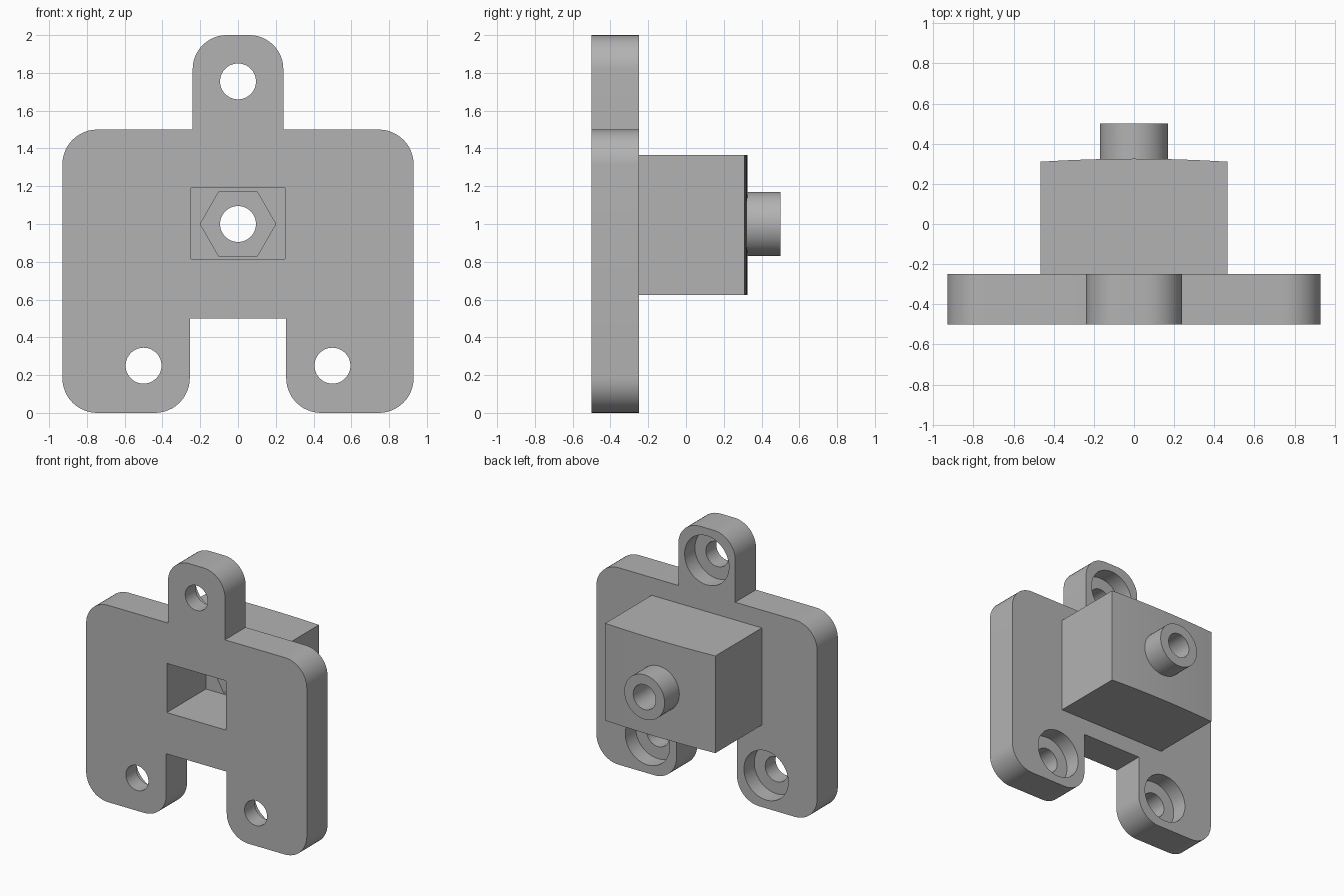
import bpy
import bmesh
import math
from mathutils import Vector

cube = bpy.data.objects.get("Cube")
if cube:
    bpy.data.objects.remove(cube)

# One grey plastic
grey = bpy.data.materials.new("grey_plastic")
grey.use_nodes = True
colour = (0.45, 0.45, 0.45, 1)
grey.diffuse_color = colour
grey.node_tree.nodes["Principled BSDF"].inputs["Base Color"].default_value = colour


def rounded(corners, steps=12):
    """Outline with square corners (x, z, radius) rounded off."""
    points = []
    for i, (x, z, r) in enumerate(corners):
        p = Vector((x, z))
        if r == 0:
            points.append(p)
            continue
        back = (Vector(corners[i - 1][:2]) - p).normalized()
        ahead = (Vector(corners[(i + 1) % len(corners)][:2]) - p).normalized()
        centre = p + r * (back + ahead)
        for k in range(steps + 1):
            t = math.pi / 2 * k / steps
            points.append(centre - r * (ahead * math.cos(t) + back * math.sin(t)))
    return points


def circle(x, z, r, sides=48):
    return [(x + r * math.cos(math.tau * k / sides),
             z + r * math.sin(math.tau * k / sides)) for k in range(sides)]


def box(x, z0, z1):
    return [(-x, z0), (x, z0), (x, z1), (-x, z1)]


def solid(name, points, start, end, upright=False):
    """Extrude an x-z outline along y, or an x-y outline along z."""
    bm = bmesh.new()
    place = (lambda p, d: (p[0], p[1], d)) if upright else (lambda p, d: (p[0], d, p[1]))
    face = bm.faces.new([bm.verts.new(place(p, start)) for p in points])
    moved = bmesh.ops.extrude_face_region(bm, geom=[face])["geom"]
    shift = (0, 0, end - start) if upright else (0, end - start, 0)
    bmesh.ops.translate(bm, vec=shift,
                        verts=[v for v in moved if isinstance(v, bmesh.types.BMVert)])
    bmesh.ops.recalc_face_normals(bm, faces=bm.faces)
    mesh = bpy.data.meshes.new(name)
    bm.to_mesh(mesh)
    bm.free()
    mesh.materials.append(grey)
    obj = bpy.data.objects.new(name, mesh)
    bpy.context.collection.objects.link(obj)
    return obj


def combine(target, tool, operation):
    """Apply a boolean, then drop the tool."""
    mod = target.modifiers.new("combine", 'BOOLEAN')
    mod.operation, mod.solver, mod.object = operation, 'EXACT', tool
    bpy.context.view_layer.update()
    evaluated = target.evaluated_get(bpy.context.evaluated_depsgraph_get())
    mesh = bpy.data.meshes.new_from_object(evaluated)
    target.modifiers.remove(mod)
    target.data = mesh
    bpy.data.objects.remove(tool)


# Mounting plate: two feet, shoulders and a top tab
R = 0.185
right_half = [(0.255, 0.5, 0), (0.255, 0, R), (0.93, 0, R),
              (0.93, 1.5, R), (0.24, 1.5, 0), (0.24, 2, 0.18)]
left_half = [(-x, z, r) for x, z, r in reversed(right_half)]
mount = solid("mounting_bracket", rounded(right_half + left_half), -0.5, -0.25)

# Block with a slightly bowed back
bow = [(0.465 - 0.93 * k / 16, 0.325 - 0.015 * (1 - k / 8) ** 2) for k in range(17)]
block = solid("block", [(-0.465, -0.35), (0.465, -0.35)] + bow, 0.625, 1.365, True)
combine(mount, block, 'UNION')

# Round boss on the back
combine(mount, solid("boss", circle(0, 1, 0.17), 0.25, 0.5), 'UNION')

# Front pocket, nut recess and through bore
combine(mount, solid("pocket", box(0.25, 0.815, 1.19), -0.6, -0.03), 'DIFFERENCE')
combine(mount, solid("nut_recess", circle(0, 1, 0.2, 6), -0.1, 0.13), 'DIFFERENCE')
combine(mount, solid("bore", circle(0, 1, 0.095), 0.05, 0.6), 'DIFFERENCE')

# Screw holes, counterbored from the back
for x, z in [(0, 1.755), (-0.5, 0.25), (0.5, 0.25)]:
    combine(mount, solid("screw_hole", circle(x, z, 0.095), -0.6, -0.3), 'DIFFERENCE')
    combine(mount, solid("counterbore", circle(x, z, 0.187), -0.375, -0.2), 'DIFFERENCE')

# Smooth curves, sharp edges
bpy.ops.object.select_all(action='DESELECT')
mount.select_set(True)
bpy.context.view_layer.objects.active = mount
bpy.ops.object.shade_smooth_by_angle(angle=math.radians(30))
